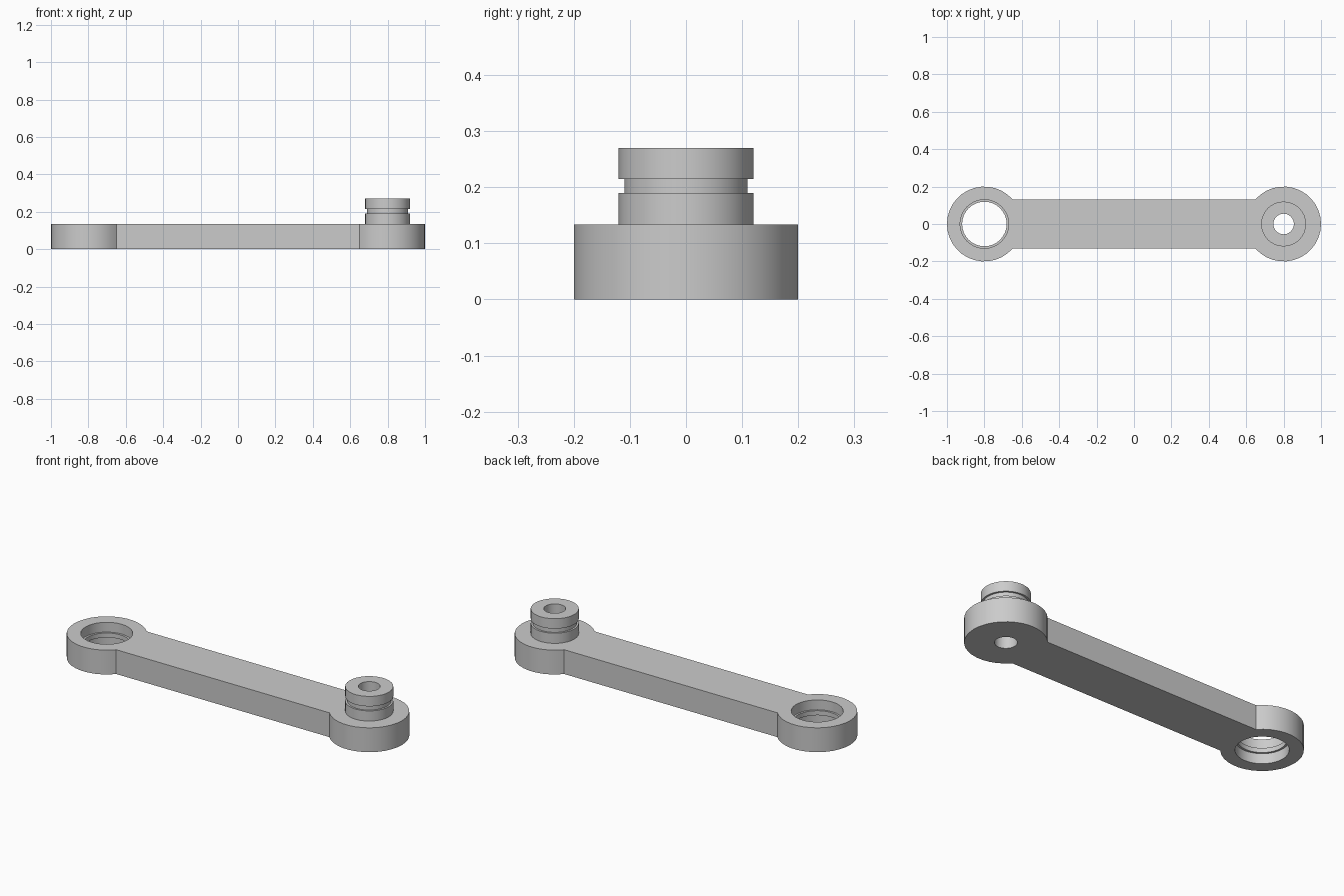
import bpy, bmesh
from math import sin, cos, asin, pi, radians

if "Cube" in bpy.data.objects:
    bpy.data.objects.remove(bpy.data.objects["Cube"])

T = 0.134        # arm thickness
X = 0.8          # distance of each end from the middle
R = 0.2          # radius of the round ends
HALF = 0.132     # half width of the bar
SIDES = 32

grey = bpy.data.materials.new("plain grey")
grey.use_nodes = True
grey.diffuse_color = (0.6, 0.6, 0.6, 1)
grey.node_tree.nodes["Principled BSDF"].inputs["Base Color"].default_value = (0.6, 0.6, 0.6, 1)


def finish(name, bm):
    bmesh.ops.remove_doubles(bm, verts=bm.verts, dist=1e-5)
    bmesh.ops.recalc_face_normals(bm, faces=bm.faces)
    mesh = bpy.data.meshes.new(name)
    bm.to_mesh(mesh)
    bm.free()
    mesh.materials.append(grey)
    ob = bpy.data.objects.new(name, mesh)
    bpy.context.collection.objects.link(ob)
    return ob


def lathe(name, profile, x, closed=False):
    """Spin a radius/height profile about a vertical axis at x."""
    bm = bmesh.new()
    verts = [bm.verts.new((x + r, 0, z)) for r, z in profile]
    edges = [bm.edges.new(p) for p in zip(verts, verts[1:])]
    if closed:
        edges.append(bm.edges.new((verts[-1], verts[0])))
    bmesh.ops.spin(bm, geom=verts + edges, cent=(x, 0, 0), axis=(0, 0, 1),
                   angle=2 * pi, steps=SIDES, use_duplicate=False)
    return finish(name, bm)


def cut(target, cutter):
    mod = target.modifiers.new("hole", 'BOOLEAN')
    mod.operation = 'DIFFERENCE'
    mod.solver = 'EXACT'
    mod.object = cutter
    bpy.context.view_layer.objects.active = target
    bpy.ops.object.modifier_apply(modifier=mod.name)
    bpy.data.objects.remove(cutter)


# Link arm: one outline with two round ends, extruded upward
reach = pi - asin(HALF / R)
steps = 26
arc = [-reach + 2 * reach * i / steps for i in range(steps + 1)]
bm = bmesh.new()
outline = [bm.verts.new((s * (X + R * cos(a)), s * R * sin(a), 0))
           for s in (1, -1) for a in arc]
base = bm.faces.new(outline)
top = bmesh.ops.extrude_face_region(bm, geom=[base])["geom"]
bmesh.ops.translate(bm, vec=(0, 0, T),
                    verts=[g for g in top if isinstance(g, bmesh.types.BMVert)])
arm = finish("link_arm", bm)

# Socket with an inner ridge, and the bore beneath the peg
cut(arm, lathe("socket_cutter", [(0, -0.05), (0.13, -0.05), (0.13, 0.055), (0.119, 0.055),
                                 (0.119, 0.08), (0.13, 0.08), (0.13, 0.2), (0, 0.2)], -X))
cut(arm, lathe("bore_cutter", [(0, -0.05), (0.055, -0.05), (0.055, 0.2), (0, 0.2)], X))

# Hollow peg with a snap groove
peg = lathe("snap_peg", [(0.055, T), (0.12, T), (0.12, 0.19), (0.11, 0.19), (0.11, 0.215),
                         (0.12, 0.215), (0.12, 0.27), (0.055, 0.27)], X, closed=True)
# Leave the underside open so that it joins the arm
bm = bmesh.new()
bm.from_mesh(peg.data)
under = [f for f in bm.faces if all(abs(v.co.z - T) < 1e-4 for v in f.verts)]
bmesh.ops.delete(bm, geom=under, context='FACES')
bm.to_mesh(peg.data)
bm.free()

for ob in (arm, peg):
    bpy.ops.object.select_all(action='DESELECT')
    ob.select_set(True)
    bpy.context.view_layer.objects.active = ob
    bpy.ops.object.shade_smooth_by_angle(angle=radians(30))
